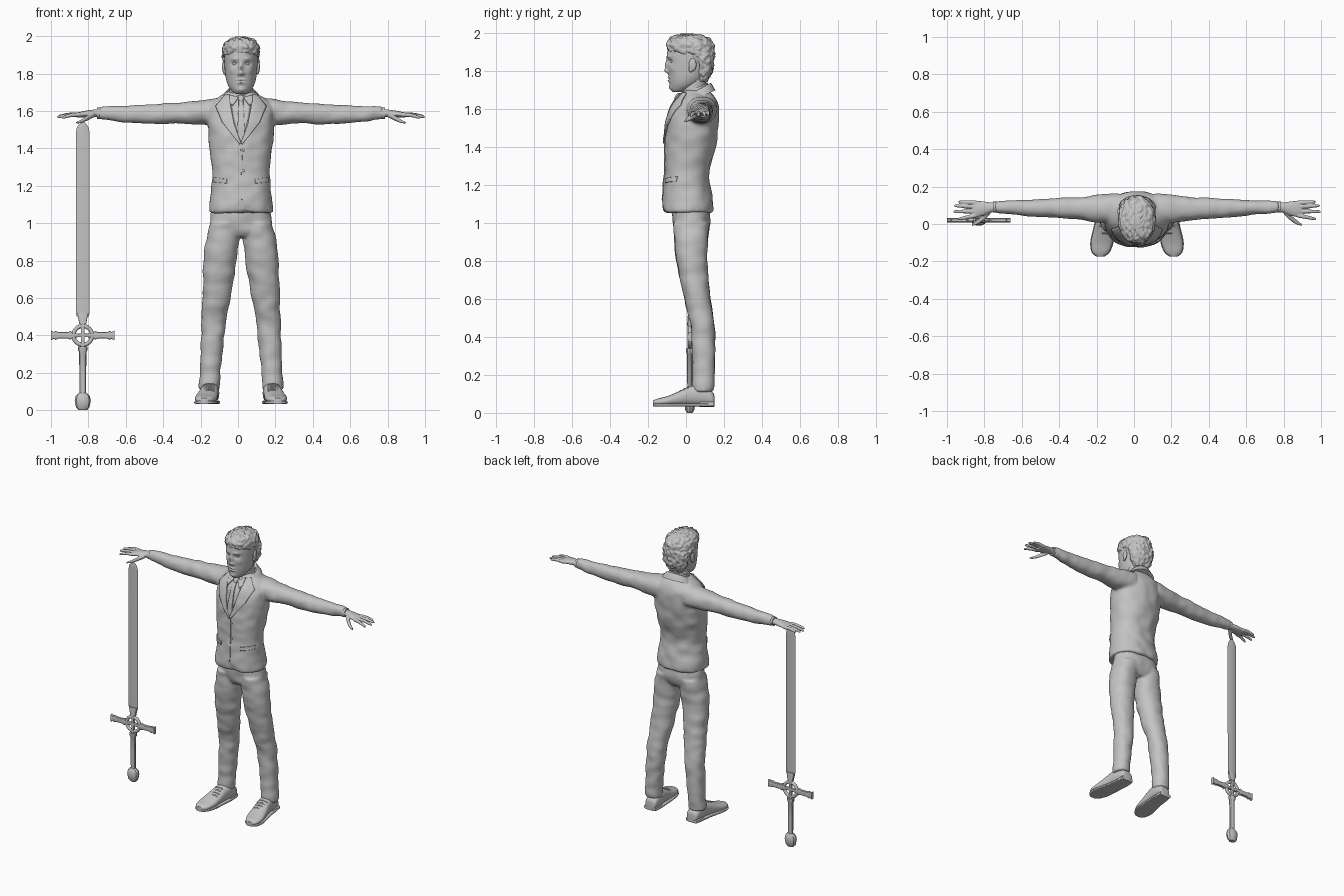
import bpy, bmesh, math
from mathutils import Vector, noise
from mathutils.bvhtree import BVHTree

cube = bpy.data.objects.get("Cube")
if cube:
    bpy.data.objects.remove(cube)

BODY_X = 0.016      # the figure stands a little off centre
SWORD_X, SWORD_Y = -0.83, 0.02

grey = bpy.data.materials.new("plain grey")
grey.use_nodes = True
grey.diffuse_color = (0.55, 0.55, 0.55, 1)
grey.node_tree.nodes["Principled BSDF"].inputs["Base Color"].default_value = (0.55, 0.55, 0.55, 1)


# ---- cross-sections: each is (centre, half axis, half axis) ----
def level(z, hw, front, back, x=0):
    return Vector((x, (front + back) / 2, z)), Vector((hw, 0, 0)), Vector((0, (back - front) / 2, 0))


def across(x, y, z, ry, rz):
    return Vector((x, y, z)), Vector((0, ry, 0)), Vector((0, 0, rz))


def along(y, x, hw, bottom, top):
    return Vector((x, y, (bottom + top) / 2)), Vector((hw, 0, 0)), Vector((0, 0, (top - bottom) / 2))


def flip(rings):
    return [tuple(Vector((-v.x, v.y, v.z)) for v in r) for r in rings]


def smooth_path(rings, steps):
    out = []
    for i in range(len(rings) - 1):
        quad = [rings[max(0, min(len(rings) - 1, i + k))] for k in (-1, 0, 1, 2)]
        for s in range(steps):
            t = s / steps
            out.append(tuple(
                p1 + (p2 - p0) * t / 2 + (p0 - p1 * 2.5 + p2 * 2 - p3 / 2) * t * t
                + (p1 * 1.5 - p0 / 2 - p2 * 1.5 + p3 / 2) * t ** 3
                for p0, p1, p2, p3 in zip(*quad)))
    return out + [rings[-1]]


def add_loft(bm, rings, n, steps, power):
    def bend(v):
        return math.copysign(abs(v) ** (2 / power), v) if abs(v) > 1e-6 else 0
    loops = []
    for c, a, b in smooth_path(rings, steps):
        angles = [math.tau * k / n for k in range(n)]
        loops.append([bm.verts.new(c + a * bend(math.cos(t)) + b * bend(math.sin(t))) for t in angles])
    for lo, hi in zip(loops, loops[1:]):
        for k in range(n):
            bm.faces.new((lo[k], lo[(k + 1) % n], hi[(k + 1) % n], hi[k]))
    bm.faces.new(loops[0])
    bm.faces.new(loops[-1])


def finish(name, bm, at, angle=40):
    bmesh.ops.recalc_face_normals(bm, faces=bm.faces)
    mesh = bpy.data.meshes.new(name)
    bm.to_mesh(mesh)
    bm.free()
    mesh.materials.append(grey)
    ob = bpy.data.objects.new(name, mesh)
    ob.location = at
    bpy.context.collection.objects.link(ob)
    bpy.ops.object.select_all(action='DESELECT')
    ob.select_set(True)
    bpy.context.view_layer.objects.active = ob
    bpy.ops.object.shade_smooth_by_angle(angle=math.radians(angle))
    return ob


def loft(name, parts, n=32, steps=5, power=2.0, voxel=0, relax=4, shape=None, at=(BODY_X, 0, 0), angle=40):
    bm = bmesh.new()
    for rings in parts:
        add_loft(bm, rings, n, steps, power)
    if shape:
        for v in bm.verts:
            shape(v.co)
    ob = finish(name, bm, at, angle)
    if voxel:    # fuse overlapping parts into one skin
        mod = ob.modifiers.new("fuse", 'REMESH')
        mod.mode, mod.voxel_size, mod.use_smooth_shade = 'VOXEL', voxel, True
        soft = ob.modifiers.new("soften", 'SMOOTH')
        soft.iterations = relax
        bpy.ops.object.modifier_apply(modifier="fuse")
        bpy.ops.object.modifier_apply(modifier="soften")
        if not ob.data.materials:
            ob.data.materials.append(grey)
    return ob


def pair(rings):
    return [rings, flip(rings)]


def ball(bm, centre, size):
    made = bmesh.ops.create_uvsphere(bm, u_segments=20, v_segments=12, radius=1)
    for v in made["verts"]:
        v.co = Vector([c + s * p for c, s, p in zip(centre, size, v.co)])


def wrinkle(ob, amount, scale):
    moves = [v.normal * amount * noise.noise(Vector([c * s for c, s in zip(v.co, scale)])) for v in ob.data.vertices]
    for v, m in zip(ob.data.vertices, moves):
        v.co += m


# ---- jacket: torso and sleeves in one skin ----
def cutaway(co):
    if co.y < 0 and abs(co.x) < 0.1:
        co.z += 0.06 * math.exp(-(co.x / 0.025) ** 2) * max(0, 1 - (co.z - 1.055) / 0.13)


torso = [level(*r) for r in (
    (1.055, .172, -.12, .143), (1.1, .17, -.125, .145), (1.2, .158, -.117, .127), (1.28, .154, -.113, .124),
    (1.4, .167, -.111, .155), (1.5, .177, -.103, .169), (1.58, .18, -.085, .174), (1.63, .165, -.06, .168),
    (1.67, .125, -.035, .145), (1.7, .075, -.015, .115))]
sleeve = [across(*r) for r in (
    (.1, .085, 1.595, .08, .075), (.2, .083, 1.592, .075, .066), (.3, .083, 1.59, .06, .058),
    (.45, .085, 1.583, .051, .054), (.6, .087, 1.583, .041, .046), (.72, .09, 1.588, .033, .037),
    (.757, .09, 1.588, .032, .035))]
jacket = loft("jacket", [torso] + pair(sleeve), n=48, power=2.25, voxel=0.009, shape=cutaway)
wrinkle(jacket, 0.006, (14, 9, 16))

# ---- trousers: hips and legs in one skin ----
hips = [level(*r) for r in (
    (.925, .11, -.04, .095), (.96, .168, -.063, .122), (1.02, .165, -.07, .13), (1.1, .15, -.075, .12))]
leg = [level(z, hw, f, b, x) for z, x, hw, f, b in (
    (1.0, .088, .078, -.068, .126), (.9, .1, .09, -.06, .116), (.8, .112, .088, -.05, .11),
    (.6, .131, .075, -.01, .13), (.5, .144, .067, .018, .145), (.4, .15, .062, .03, .154),
    (.2, .166, .056, .035, .15), (.11, .17, .056, .038, .145))]
trousers = loft("trousers", [hips] + pair(leg), n=40, voxel=0.009, power=2.15)
wrinkle(trousers, 0.006, (12, 12, 17))

# ---- shoes, soles and laces ----
shoe_plan = ((.15, .16, .022, .08), (.14, .161, .04, .11), (.08, .164, .048, .145), (.02, .17, .05, .14),
             (-.04, .179, .055, .112), (-.1, .188, .058, .088), (-.15, .194, .045, .075), (-.174, .196, .018, .065))
loft("shoes", pair([along(y, x, w, .038, t) for y, x, w, t in shoe_plan]), power=2.4)
loft("soles", pair([along(y, x, w + .004, .033, .05) for y, x, w, t in shoe_plan]), power=5)
loft("heels", pair([along(y, .163, .044, .032, .06) for y in (.07, .148)]), power=4)
laces = []
for i in range(4):
    y, z = .012 - i * .02, .137 - i * .01
    laces += pair([across(.172 + dx, y, z - abs(dx) * .25, .005, .005) for dx in (-.03, 0, .03)])
loft("laces", laces, n=8)

# ---- hands and shirt cuffs ----
palm = [across(*r) for r in (
    (.74, .09, 1.588, .026, .024), (.78, .088, 1.588, .027, .02), (.82, .083, 1.585, .038, .018),
    (.86, .08, 1.58, .044, .015), (.88, .08, 1.578, .038, .012))]
fingers = [palm]
for y0, x1, y1, z1 in ((.114, .955, .118, 1.572), (.092, .978, .098, 1.57), (.068, .982, .066, 1.566), (.046, .958, .026, 1.562)):
    fingers.append([across(.86 + (x1 - .86) * t, y0 + (y1 - y0) * t, 1.58 + (z1 - 1.58) * t + .006 * math.sin(t * 3),
                           r, r) for t, r in ((0, .012), (.45, .0105), (.9, .008), (1, .004))])
fingers.append([across(*r) for r in (
    (.785, .07, 1.58, .018, .014), (.82, .035, 1.563, .016, .014), (.85, .012, 1.547, .013, .01), (.882, -.006, 1.536, .006, .005))])
loft("hands", fingers + [flip(f) for f in fingers], n=16, voxel=0.004, relax=2)
loft("shirt_cuffs", pair([across(x, .09, 1.588, .029, .03) for x in (.74, .77)]), steps=1)

# ---- head, modelled by pushing the face in and out ----
features = [(0, 1.83, .01, .026, -.015), (0, 1.802, .013, .011, -.016), (0, 1.766, .024, .005, -.007),
            (0, 1.75, .02, .006, -.008), (0, 1.758, .022, .003, .005), (0, 1.712, .024, .013, -.009)]
for s in (-1, 1):
    features += [(s * .034, 1.852, .017, .012, .014), (s * .035, 1.878, .022, .008, -.006),
                 (s * .05, 1.815, .016, .016, -.005), (s * .014, 1.798, .007, .008, -.006)]


def face(co):
    if co.y < 0.02:
        co.y += sum(p * math.exp(-((co.x - x) / sx) ** 2 - ((co.z - z) / sz) ** 2) for x, z, sx, sz, p in features)


head = [level(*r) for r in (
    (1.69, .02, -.066, -.02), (1.7, .042, -.076, .01), (1.73, .066, -.086, .07), (1.77, .08, -.091, .108),
    (1.82, .086, -.096, .128), (1.87, .089, -.1, .138), (1.91, .088, -.098, .138), (1.95, .078, -.085, .125),
    (1.975, .055, -.055, .095), (1.985, .02, 0, .05))]
loft("head", [head], n=88, steps=9, shape=face, angle=70)
loft("neck", [[level(*r) for r in ((1.6, .08, -.02, .12), (1.67, .066, -.022, .108), (1.72, .062, -.024, .106), (1.78, .062, -.01, .1))]])

bm = bmesh.new()
for s in (-1, 1):
    ball(bm, (s * .033, -.069, 1.852), (.014, .013, .011))
finish("eyes", bm, (BODY_X, 0, 0))
bm = bmesh.new()
for s in (-1, 1):
    ball(bm, (s * .092, .035, 1.835), (.009, .02, .034))
    ball(bm, (s * .089, .026, 1.81), (.008, .012, .015))
finish("ears", bm, (BODY_X, 0, 0))

# ---- hair: cap with a raised fringe and rough locks ----
cap = [level(*r) for r in (
    (1.745, .055, .065, .108), (1.79, .08, .05, .134), (1.84, .091, .035, .146), (1.885, .098, -.005, .15),
    (1.905, .099, -.085, .15), (1.94, .098, -.102, .147), (1.97, .08, -.09, .125), (1.988, .05, -.065, .09),
    (1.996, .02, -.03, .04))]
hair = loft("hair", [cap], n=96, steps=8, power=2.1, angle=60)
wrinkle(hair, 0.009, (55, 40, 45))
wrinkle(hair, 0.005, (110, 70, 90))


# ---- collars, tilted up at the back ----
def tilted(y, z, rx, ry, lift):
    return Vector((0, y, z)), Vector((rx, 0, 0)), Vector((0, ry, lift))


loft("shirt_collar", [[tilted(.043, 1.66, .082, .077, .035), tilted(.043, 1.708, .07, .072, .033)]], steps=2)
loft("jacket_collar", [[tilted(.055, 1.655, .115, .1, .045), tilted(.052, 1.68, .094, .087, .048),
                        tilted(.05, 1.695, .079, .08, .045)]], steps=3)

# ---- clothing details laid over the jacket front ----
skin = BVHTree.FromPolygons([v.co for v in jacket.data.vertices], [p.vertices for p in jacket.data.polygons])


def along_line(points, t):
    t *= len(points) - 1
    i = min(int(t), len(points) - 2)
    return Vector(points[i]).lerp(Vector(points[i + 1]), t - i)


def drape(name, edge_a, edge_b, lift, thick=0.006, mirrored=True, cols=8, rows=24):
    bm = bmesh.new()
    for s in ((1, -1) if mirrored else (1,)):
        grid = []
        for r in range(rows + 1):
            a, b = along_line(edge_a, r / rows), along_line(edge_b, r / rows)
            line = []
            for c in range(cols + 1):
                p = a.lerp(b, c / cols)
                hit = skin.ray_cast(Vector((p.x * s, -1, p.y)), Vector((0, 1, 0)))[0]
                hit = hit or skin.find_nearest(Vector((p.x * s, -.05, p.y)))[0]
                line.append(bm.verts.new((p.x * s, hit.y - lift, p.y)))
            grid.append(line)
        for lo, hi in zip(grid, grid[1:]):
            for c in range(cols):
                bm.faces.new((lo[c], lo[c + 1], hi[c + 1], hi[c]))
    ob = finish(name, bm, (BODY_X, 0, 0))
    mod = ob.modifiers.new("thickness", 'SOLIDIFY')
    mod.thickness, mod.offset = thick, 0
    return ob


drape("shirt_front", [(-.06, 1.685), (-.04, 1.56), (-.003, 1.44)], [(.06, 1.685), (.04, 1.56), (.003, 1.44)], .002, .004, False)
drape("lapels", [(.062, 1.685), (.054, 1.62), (.036, 1.53), (0, 1.43)],
      [(.085, 1.685), (.135, 1.625), (.1, 1.54), (.006, 1.42)], .007, .008)
drape("tie", [(-.013, 1.665), (-.012, 1.64), (-.02, 1.48), (0, 1.435)],
      [(.013, 1.665), (.012, 1.64), (.02, 1.48), (0, 1.435)], .008, .008, False)
drape("collar_wings", [(.06, 1.685), (.012, 1.672)], [(.06, 1.645), (.045, 1.628)], .012)
drape("front_edge", [(-.002, 1.435), (.004, 1.125)], [(.006, 1.435), (.009, 1.125)], .001, .006, False)
drape("pocket_flaps", [(.075, 1.235), (.148, 1.245)], [(.075, 1.212), (.148, 1.22)], .003)
loft("tie_knot", [[level(1.65, .012, -.062, -.03), level(1.668, .018, -.058, -.02), level(1.685, .016, -.045, -.01)]], n=16)
bm = bmesh.new()
for z in (1.39, 1.28):
    spot = skin.ray_cast(Vector((.012, -1, z)), Vector((0, 1, 0)))[0]
    ball(bm, spot, (.007, .004, .007))
finish("buttons", bm, (BODY_X, 0, 0))

# ---- sword hanging point up beneath the right hand ----
place = (SWORD_X, SWORD_Y, 0)


def sword_part(name, rings, n, power=2.0, steps=1):
    return loft(name, rings, n=n, steps=steps, power=power, at=place, angle=30)


sword_part("blade", [[level(z, w, -.006, .006) for z, w in (
    (.5, .034), (.53, .036), (1.48, .037), (1.51, .032), (1.53, .02), (1.54, .008))]], 4)
sword_part("blade_collar", [[level(.46, .018, -.014, .014), level(.49, .024, -.013, .013), level(.52, .03, -.01, .01)]], 16, 4)
sword_part("guard_arms", pair([across(x, 0, .4, .011, h) for x, h in (
    (0, .009), (.055, .011), (.065, .024), (.08, .017), (.13, .017), (.145, .024), (.152, .018), (.17, .026)
)]), 16, 5)
sword_part("guard_spokes", [[level(z, .01, -.011, .011) for z in (.33, .47)]], 16, 5)
bpy.ops.mesh.primitive_torus_add(major_radius=.05, minor_radius=.011, major_segments=40, minor_segments=10,
                                 location=(SWORD_X, SWORD_Y, .4), rotation=(math.pi / 2, 0, 0))
ring = bpy.context.object
ring.name = "guard_ring"
ring.data.materials.append(grey)
bpy.ops.object.shade_smooth_by_angle(angle=math.radians(40))
sword_part("grip", [[level(z, r, -r * .8, r * .8) for z, r in (
    (.08, .017), (.2, .018), (.31, .02), (.32, .025), (.34, .025))]], 10)
sword_part("pommel", [[level(z, r, -r * .7, r * .7) for z, r in (
    (0, .022), (.015, .036), (.05, .043), (.075, .038), (.092, .022))]], 10)
